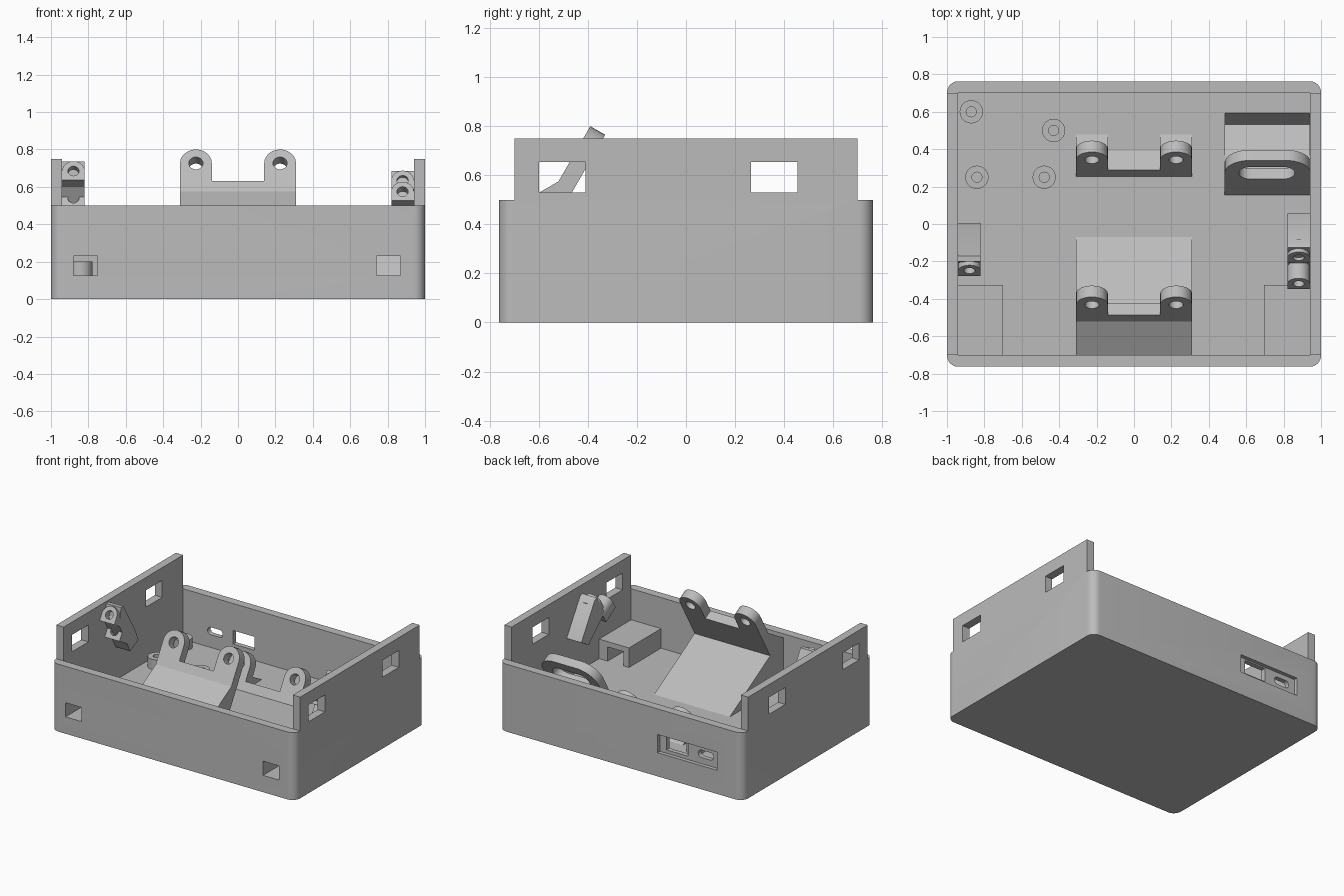
import bpy, bmesh
from math import sin, cos, pi, radians
from mathutils import Matrix, Vector

cube = bpy.data.objects.get("Cube")
if cube:
    bpy.data.objects.remove(cube, do_unlink=True)

grey = bpy.data.materials.new("light grey plastic")
grey.use_nodes = True
grey.diffuse_color = (0.5, 0.5, 0.5, 1)
grey.node_tree.nodes["Principled BSDF"].inputs["Base Color"].default_value = (0.5, 0.5, 0.5, 1)
parts = []


def frame(xa, ya, za, origin=(0, 0, 0)):
    m = Matrix((xa, ya, za)).transposed().to_4x4()
    m.translation = Vector(origin)
    return m


FLAT = Matrix.Identity(4)
SIDE = frame((0, 1, 0), (0, 0, 1), (1, 0, 0))     # outline in y, z; depth along x
BACK = frame((1, 0, 0), (0, 0, 1), (0, -1, 0))    # outline in x, z; depth along -y
C, S = cos(radians(30)), sin(radians(30))


def tilted(y, z):
    """Plane leaning back by 30 degrees; depth axis points forward and up."""
    return frame((1, 0, 0), (0, S, C), (0, -C, S), (0, y, z))


def arc(cx, cy, r, a0, a1, n=12):
    return [(cx + r * cos(radians(a0 + (a1 - a0) * i / n)),
             cy + r * sin(radians(a0 + (a1 - a0) * i / n))) for i in range(n + 1)]


def circle(cx, cy, r, n=32):
    return arc(cx, cy, r, 0, 360, n)[:-1]


def rect(x0, x1, y0, y1):
    return [(x0, y0), (x1, y0), (x1, y1), (x0, y1)]


def stadium(x0, x1, y0, y1):
    r, cy = (y1 - y0) / 2, (y0 + y1) / 2
    return arc(x1 - r, cy, r, -90, 90) + arc(x0 + r, cy, r, 90, 270)


def prism(name, outline, d0, d1, m=FLAT, part=True):
    """Extrude a closed outline between two depths."""
    bm = bmesh.new()
    face = bm.faces.new([bm.verts.new((a, b, d0)) for a, b in outline])
    ext = bmesh.ops.extrude_face_region(bm, geom=[face])
    top = [v for v in ext["geom"] if isinstance(v, bmesh.types.BMVert)]
    bmesh.ops.translate(bm, verts=top, vec=(0, 0, d1 - d0))
    bmesh.ops.recalc_face_normals(bm, faces=bm.faces)
    bm.transform(m)
    me = bpy.data.meshes.new(name)
    bm.to_mesh(me)
    bm.free()
    ob = bpy.data.objects.new(name, me)
    bpy.context.collection.objects.link(ob)
    me.materials.append(grey)
    if part:
        parts.append(ob)
    return ob


def cut(ob, *holes):
    """Subtract prisms, given as (outline, depth0, depth1, matrix)."""
    cutters = [prism("cutter", *h, part=False) for h in holes]
    for c in cutters:
        mod = ob.modifiers.new("cut", 'BOOLEAN')
        mod.operation, mod.solver, mod.object = 'DIFFERENCE', 'EXACT', c
    dg = bpy.context.evaluated_depsgraph_get()
    mesh = bpy.data.meshes.new_from_object(ob.evaluated_get(dg))
    ob.modifiers.clear()
    ob.data = mesh
    for c in cutters:
        bpy.data.objects.remove(c, do_unlink=True)


# Tray with raised side walls
W, D, R, FLOOR = 1.0, 0.763, 0.06, 0.125
rounded = []
for sx, sy, a in ((1, 1, 0), (-1, 1, 90), (-1, -1, 180), (1, -1, 270)):
    rounded += arc(sx * (W - R), sy * (D - R), R, a, a + 90, 8)
tray = prism("tray", rounded, 0, 0.75)
tray_cuts = [(rect(-0.94, 0.94, -0.7, 0.7), FLOOR, 1, FLAT),
             (rect(-2, 2, 0.7, 2), 0.5, 1, FLAT),
             (rect(-2, 2, -2, -0.7), 0.5, 1, FLAT)]
for y0, y1 in ((-0.6, -0.41), (0.265, 0.455)):             # side windows
    tray_cuts.append((rect(y0, y1, 0.53, 0.655), -2, 2, SIDE))
for x0 in (-0.88, 0.74):                                   # front cable openings
    tray_cuts.append((rect(x0, x0 + 0.13, FLOOR, 0.23), 0.6, 1, BACK))
tray_cuts += [(rect(-0.79, -0.3, 0.175, 0.31), -1, -0.735, BACK),   # port recess
              (rect(-0.53, -0.355, 0.2, 0.3), -1, -0.6, BACK),
              (stadium(-0.74, -0.615, 0.22, 0.275), -1, -0.6, BACK),
              # angled pocket behind the slotted plate
              ([(0.3, 0.155), (0.533, 0.02), (0.61, 0.153)], 0.486, 0.939, SIDE)]
cut(tray, *tray_cuts)

# Cable tunnels in the front corners
for name, x0, x1, o in (("right_cable_tunnel", -0.95, -0.7, -0.88),
                        ("left_cable_tunnel", 0.695, 0.95, 0.74)):
    box = prism(name, rect(x0, x1, -0.71, -0.325), FLOOR - 0.02, 0.27)
    cut(box, (rect(o, o + 0.13, FLOOR, 0.23), 0.2, 1, BACK))

# Board standoffs
for i, (x, y) in enumerate(((-0.87, 0.6), (-0.43, 0.5), (-0.84, 0.25), (-0.48, 0.25))):
    post = prism(f"standoff_{i + 1}", circle(x, y, 0.062), FLOOR - 0.02, 0.2)
    cut(post, (circle(x, y, 0.027, 20), FLOOR, 0.3, FLAT))


# Tilted brackets with two round ears
def ear_bracket(name, y, z, foot):
    top, e, r, bar, half = 0.26, 0.225, 0.085, 0.066, 0.31
    c = top - r
    outline = [(-half, -foot), (half, -foot)] + arc(e, c, r, 0, 180)
    outline += [(e - r, bar), (-e + r, bar)] + arc(-e, c, r, 0, 180)
    m = tilted(y, z)
    ob = prism(name, outline, -0.07, 0, m)
    cut(ob, *[(circle(s * e, c, 0.038, 24), -1, 1, m) for s in (-1, 1)])


ear_bracket("front_ear_bracket", -0.52, 0.575, 0.03)
prism("front_bracket_ramp", [(-0.71, FLOOR - 0.02), (-0.71, 0.465), (-0.52, 0.575), (-0.46, 0.54),
                             (-0.543, 0.397), (-0.07, FLOOR), (-0.07, FLOOR - 0.02)],
      -0.31, 0.31, SIDE)
ear_bracket("rear_ear_bracket", 0.255, FLOOR, 0.04)
prism("rear_bracket_foot", [(0.258, 0.115), (0.29, 0.183), (0.4, 0.12)], -0.31, 0.31, SIDE)
for s in (-1, 1):
    prism("rear_ear_gusset", [(0.3, 0.115), (0.355, 0.196), (0.48, 0.124)],
          s * 0.225 - 0.085, s * 0.225 + 0.085, SIDE)

# Slotted plate beside the left wall
m = tilted(0.155, FLOOR)
x0, x1, h, r = 0.485, 0.945, 0.37, 0.135
plate = prism("slotted_plate", [(x0, -0.04), (x1, -0.04)] + arc(x1 - r, h - r, r, 0, 90)
              + arc(x0 + r, h - r, r, 90, 180), -0.065, 0, m)
cut(plate, (stadium(0.56, 0.86, 0.17, 0.3), -1, 1, m))
prism("slotted_plate_foot", [(0.19, 0.115), (0.245, 0.187), (0.36, 0.12)], x0, 0.945, SIDE)


# Small wall clips: slanted block carrying two ringed lugs
def wall_clip(name, x, profile, rings):
    side = 1 if x > 0 else -1
    lo, hi = sorted((x - side * 0.06, x + side * 0.065))
    prism(name + "_block", profile, lo, hi, SIDE)
    for i, (y, z, depth) in enumerate(rings):
        m = tilted(y, z)
        outline = [(x - 0.06, -0.055), (x + 0.06, -0.055)] + arc(x, 0, 0.06, 0, 180)
        lug = prism(f"{name}_lug_{i + 1}", outline, -depth, 0, m)
        cut(lug, (circle(x, 0, 0.03, 20), -0.05, 0.1, m))


wall_clip("right_clip", -0.88,
          [(-0.2, 0.735), (-0.17, 0.735), (-0.03, 0.5), (0.005, 0.42), (-0.09, 0.37), (-0.215, 0.6)],
          [(-0.25, 0.685, 0.08), (-0.19, 0.54, 0.1)])
wall_clip("left_clip", 0.88,
          [(-0.125, 0.685), (-0.1, 0.67), (0.055, 0.42), (-0.03, 0.37), (-0.22, 0.54)],
          [(-0.18, 0.635, 0.08), (-0.32, 0.575, 0.13)])

# Smooth the rounded faces and keep the edges sharp
bpy.ops.object.select_all(action='DESELECT')
for ob in parts:
    ob.select_set(True)
bpy.context.view_layer.objects.active = tray
bpy.ops.object.shade_smooth_by_angle(angle=radians(30))
